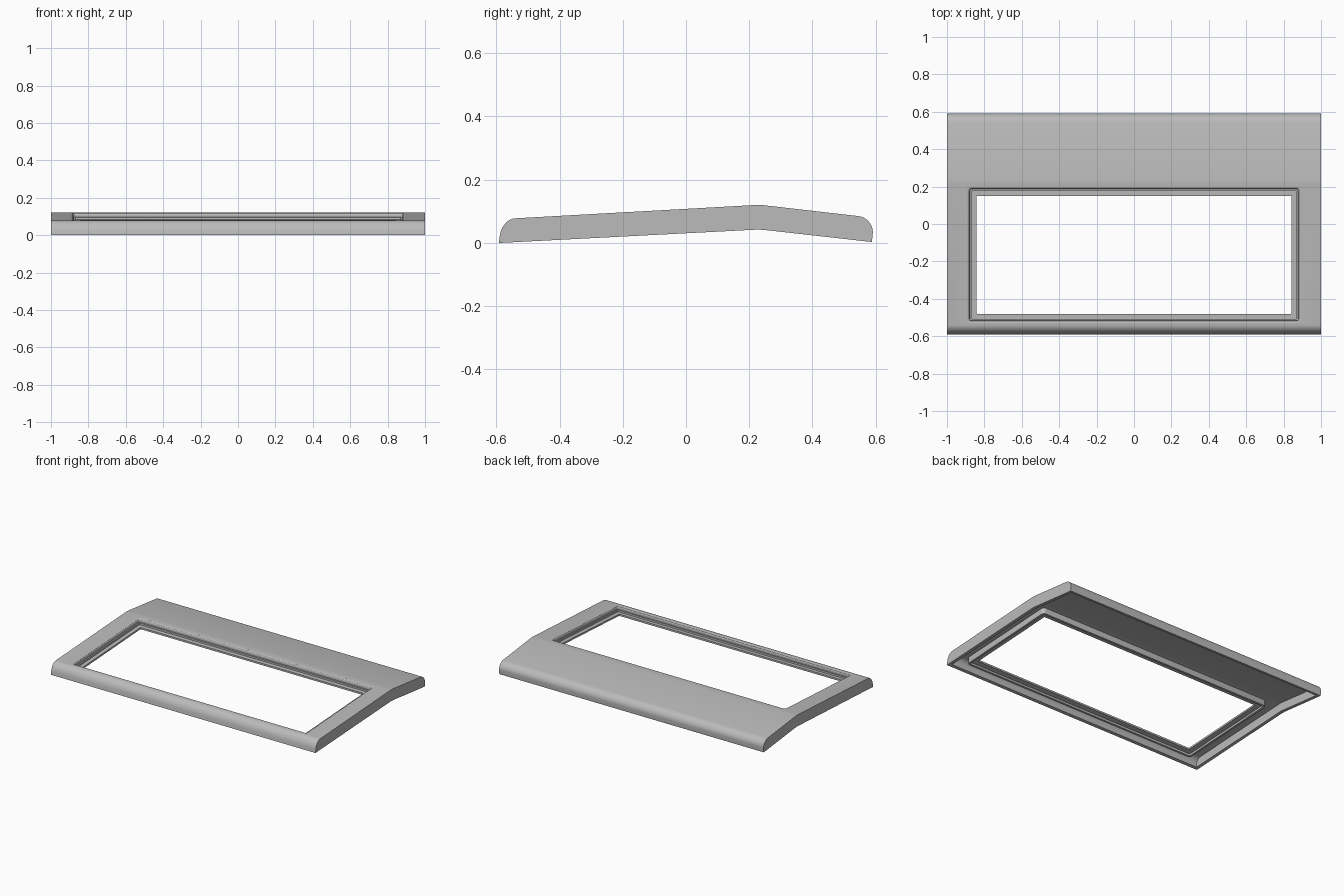
import bpy, bmesh, math

if "Cube" in bpy.data.objects:
    bpy.data.objects.remove(bpy.data.objects["Cube"])

grey = bpy.data.materials.new("mid grey")
grey.diffuse_color = (0.5, 0.5, 0.5, 1)
grey.use_nodes = True
grey.node_tree.nodes["Principled BSDF"].inputs["Base Color"].default_value = grey.diffuse_color


def make_object(name, bm):
    bmesh.ops.recalc_face_normals(bm, faces=bm.faces[:])
    mesh = bpy.data.meshes.new(name)
    bm.to_mesh(mesh)
    bm.free()
    obj = bpy.data.objects.new(name, mesh)
    bpy.context.collection.objects.link(obj)
    mesh.materials.append(grey)
    return obj


def loft(name, loops, closed=False):
    """Skin a list of equal point loops; cap the ends unless closed."""
    bm = bmesh.new()
    rings = [[bm.verts.new(p) for p in loop] for loop in loops]
    n = len(rings[0])
    pairs = list(zip(rings, rings[1:])) + ([(rings[-1], rings[0])] if closed else [])
    for a, b in pairs:
        for i in range(n):
            j = (i + 1) % n
            bm.faces.new((a[i], a[j], b[j], b[i]))
    if not closed:
        bm.faces.new(rings[0])
        bm.faces.new(rings[-1])
    return make_object(name, bm)


def corner(a, mid, b, steps=8):
    """Cubic rounded corner from a to b around mid."""
    k, pts = 0.56, []
    c1 = [p + (m - p) * k for p, m in zip(a, mid)]
    c2 = [p + (m - p) * k for p, m in zip(b, mid)]
    for i in range(steps + 1):
        t = i / steps
        pts.append(tuple((1-t)**3*a[q] + 3*t*(1-t)**2*c1[q] + 3*t*t*(1-t)*c2[q] + t**3*b[q]
                         for q in (0, 1)))
    return pts


def extrude_x(name, profile, half):
    return loft(name, [[(x, y, z) for y, z in profile] for x in (-half, half)])


def roof(y):
    """Height of the long sloping top face."""
    return 0.078 + (y + 0.54) * 0.0553


def window_loop(inset, depth):
    """Rounded rectangle following the sloping top."""
    x, y0, y1 = 0.892 - inset, -0.53 + inset, 0.2 - inset
    r = max(0.003, 0.022 - inset)
    pts = []
    for cx, cy, start in ((x - r, y1 - r, 0), (-x + r, y1 - r, 90),
                          (-x + r, y0 + r, 180), (x - r, y0 + r, 270)):
        for i in range(6):
            a = math.radians(start + 18 * i)
            px, py = cx + r * math.cos(a), cy + r * math.sin(a)
            pts.append((px, py, roof(py) + depth))
    return pts


def cut(target, cutter):
    mod = target.modifiers.new("cut", "BOOLEAN")
    mod.operation = "DIFFERENCE"
    mod.solver = "EXACT"
    mod.object = cutter
    bpy.context.view_layer.objects.active = target
    bpy.ops.object.modifier_apply(modifier=mod.name)
    bpy.data.objects.remove(cutter)


def smooth(obj):
    bpy.ops.object.select_all(action="DESELECT")
    obj.select_set(True)
    bpy.context.view_layer.objects.active = obj
    bpy.ops.object.shade_smooth_by_angle(angle=math.radians(25))


# Cover: bent profile with rounded front and back edges
outer = ([(-0.592, 0.0)]
         + corner((-0.589, 0.022), (-0.583, 0.076), (-0.54, 0.078))
         + [(0.21, 0.1195), (0.225, 0.1203), (0.24, 0.12)]
         + corner((0.545, 0.085), (0.59, 0.08), (0.591, 0.035))
         + [(0.588, 0.003), (0.25, 0.041), (0.225, 0.0425), (0.21, 0.0415)])
cover = extrude_x("cover", outer, 1.0)

# Hollow underside
inner = ([(-0.57, -0.05)]
         + corner((-0.568, 0.025), (-0.564, 0.057), (-0.535, 0.059))
         + [(0.21, 0.0995), (0.225, 0.1003), (0.24, 0.1)]
         + corner((0.54, 0.065), (0.57, 0.062), (0.57, 0.035))
         + [(0.568, -0.05)])
cut(cover, extrude_x("cavity_cutter", inner, 0.978))

# Window opening
cut(cover, loft("window_cutter", [window_loop(0, 0.1), window_loop(0, -0.2)]))
smooth(cover)

# Stepped window frame with rounded lip and hanging rim
section = [(0, 0), (0.006, -0.001), (0.011, -0.004), (0.014, -0.01),
           (0.014, -0.022), (0.023, -0.022), (0.023, -0.034), (0.05, -0.034),
           (0.05, -0.046), (0.014, -0.046), (0.014, -0.06), (0, -0.06)]
frame = loft("window_frame", [window_loop(d, z) for d, z in section], closed=True)
smooth(frame)
